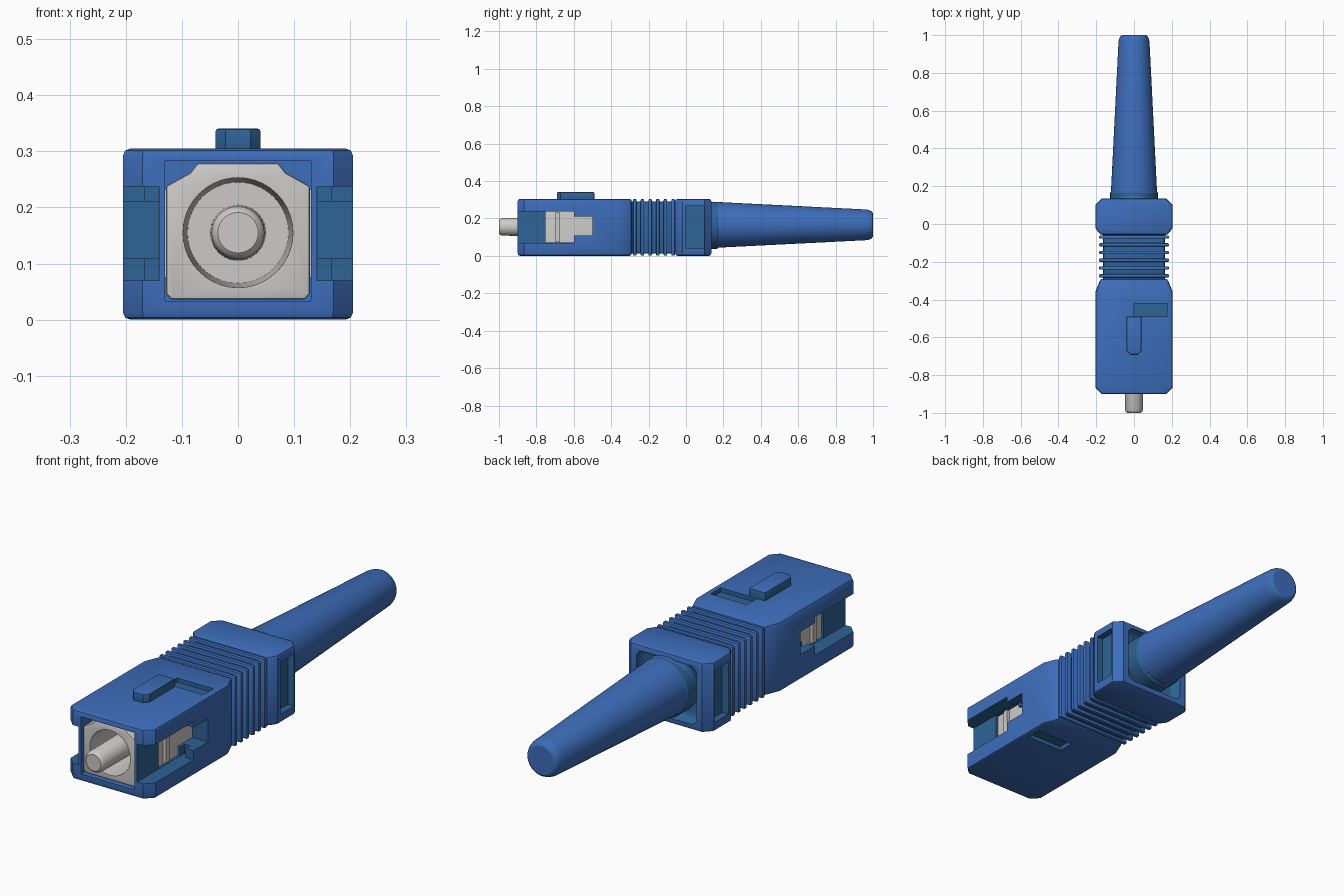
import bpy, bmesh, math
from mathutils import Matrix, Vector

if "Cube" in bpy.data.objects:
    bpy.data.objects.remove(bpy.data.objects["Cube"])


def mat(name, rgb):
    m = bpy.data.materials.new(name)
    m.diffuse_color = (*rgb, 1)
    m.use_nodes = True
    m.node_tree.nodes["Principled BSDF"].inputs["Base Color"].default_value = m.diffuse_color
    return m


MATS = [mat("bright_blue", (0.047, 0.155, 0.50)),
        mat("deep_blue", (0.027, 0.125, 0.31)),
        mat("light_grey", (0.60, 0.59, 0.57))]
BLUE, DEEP, GREY = 0, 1, 2


def make(name, bm, mi):
    """Mesh object sharing one set of material slots."""
    bmesh.ops.recalc_face_normals(bm, faces=bm.faces[:])
    for f in bm.faces:
        f.material_index = mi
    me = bpy.data.meshes.new(name)
    bm.to_mesh(me)
    bm.free()
    for m in MATS:
        me.materials.append(m)
    ob = bpy.data.objects.new(name, me)
    bpy.context.collection.objects.link(ob)
    return ob


def apply(ob, mod):
    bpy.context.view_layer.objects.active = ob
    bpy.ops.object.modifier_apply(modifier=mod.name)


def bevel(ob, width, segments=2):
    mod = ob.modifiers.new("bevel", 'BEVEL')
    mod.width, mod.segments = width, segments
    mod.limit_method, mod.angle_limit = 'ANGLE', math.radians(50)
    apply(ob, mod)


def box(name, x, y, z, mi):
    bm = bmesh.new()
    bmesh.ops.create_cube(bm, size=1)
    for v in bm.verts:
        v.co = Vector([(a[0] + a[1]) / 2 + c * (a[1] - a[0])
                       for a, c in zip((x, y, z), v.co)])
    return make(name, bm, mi)


def prism(name, pts, vec, mi):
    bm = bmesh.new()
    f = bm.faces.new([bm.verts.new(p) for p in pts])
    r = bmesh.ops.extrude_face_region(bm, geom=[f])
    bmesh.ops.translate(bm, vec=vec, verts=[e for e in r["geom"] if isinstance(e, bmesh.types.BMVert)])
    return make(name, bm, mi)


def lathe(name, prof, cz, mi, n=40):
    """Turn (y, radius) points around the long axis."""
    bm = bmesh.new()
    rings = [[bm.verts.new((r * math.cos(2 * math.pi * i / n), y,
                            cz + r * math.sin(2 * math.pi * i / n)))
              for i in range(n)] for y, r in prof]
    for a, b in zip(rings, rings[1:]):
        for i in range(n):
            bm.faces.new((a[i], a[(i + 1) % n], b[(i + 1) % n], b[i]))
    bm.faces.new(rings[0])
    bm.faces.new(rings[-1])
    return make(name, bm, mi)


def cut(ob, tool):
    mod = ob.modifiers.new("cut", 'BOOLEAN')
    mod.operation, mod.solver, mod.object = 'DIFFERENCE', 'EXACT', tool
    apply(ob, mod)
    bpy.data.objects.remove(tool)


def cut_sides(ob, x, y, z, mi):
    for s in (-1, 1):
        cut(ob, box("cutter", sorted((s * x[0], s * x[1])), y, z, mi))


def plan(half):
    """Mirror a right-hand top-view outline."""
    return [(x, y, 0) for x, y in half] + [(-x, y, 0) for x, y in reversed(half)]


H = 0.305

# Front sliding housing
housing = prism("front_housing", plan([(0.17, -0.9), (0.205, -0.865), (0.205, -0.36), (0.177, -0.29)]),
                (0, 0, H), BLUE)
bevel(housing, 0.013)
cut(housing, box("cutter", (-0.13, 0.13), (-1, -0.4), (0.033, 0.283), BLUE))
cut_sides(housing, (0.141, 0.3), (-1, -0.6), (0.07, 0.237), DEEP)      # side channels
cut_sides(housing, (0.141, 0.167), (-0.7, -0.57), (0.07, 0.237), DEEP)
cut_sides(housing, (0.12, 0.3), (-0.75, -0.6), (0.071, 0.236), DEEP)   # windows
cut_sides(housing, (0.12, 0.3), (-0.65, -0.5), (0.11, 0.211), DEEP)
for z in ((0.287, 0.4), (-0.1, 0.018)):                                # top and bottom slots
    cut(housing, box("cutter", (0.0, 0.175), (-0.49, -0.42), z, DEEP))

# Alignment key on top
key = prism("alignment_key", plan([(0.022, -0.69), (0.04, -0.67), (0.04, -0.49)]), (0, 0, 0.05), DEEP)
key.data.transform(Matrix.Translation((0, 0, 0.291)))
bevel(key, 0.006)
for f in key.data.polygons:
    if f.normal.z > 0.9:
        f.material_index = BLUE

# Inner grey body with round socket
half = [(0.118, 0.036), (0.128, 0.046), (0.128, 0.238), (0.085, 0.262), (0.072, 0.279)]
body = prism("inner_body", [(x, -0.885, z) for x, z in half] + [(-x, -0.885, z) for x, z in reversed(half)],
             (0, 0.47, 0), GREY)
bevel(body, 0.005)
cut(body, lathe("cutter", [(-0.95, 0.1), (-0.62, 0.09)], 0.155, GREY))
latches = [box("latch_" + n, sorted((s * 0.12, s * 0.142)), (-0.7, -0.675), (0.075, 0.232), GREY)
           for n, s in (("left", -1), ("right", 1))]

# Ferrule
ferrule = lathe("ferrule", [(-1, 0.036), (-0.995, 0.042), (-0.985, 0.047), (-0.6, 0.05)], 0.155, GREY)

# Ribbed neck
neck = box("neck", (-0.163, 0.163), (-0.31, -0.04), (0.013, H - 0.013), DEEP)
bevel(neck, 0.012)
ribs = []
for i in range(6):
    y = -0.274 + i * 0.041
    rib = box("grip_rib_%d" % (i + 1), (-0.184, 0.184), (y - 0.009, y + 0.009), (0.001, H - 0.001), BLUE)
    bevel(rib, 0.005)
    ribs.append(rib)

# Rear block with side recesses and boot opening
rear = prism("rear_block", plan([(0.178, -0.058), (0.205, -0.02), (0.205, 0.1), (0.172, 0.135)]),
             (0, 0, H), BLUE)
bevel(rear, 0.013)
cut_sides(rear, (0.175, 0.3), (0.0, 0.095), (0.04, 0.268), DEEP)
opening = box("cutter", (-0.145, 0.145), (0.095, 0.3), (0.024, 0.281), DEEP)
bevel(opening, 0.03, 3)
for f in opening.data.polygons:
    f.material_index = DEEP
cut(rear, opening)

# Strain relief boot and its collar
collar = lathe("boot_collar", [(0.08, 0.126), (0.165, 0.126), (0.175, 0.12)], 0.163, DEEP)
boot = lathe("strain_relief_boot", [(0.12, 0.1245), (0.965, 0.082), (0.982, 0.078), (0.994, 0.072), (1.0, 0.062)],
             0.166, BLUE)

# Smooth shading with sharp edges kept
bpy.ops.object.select_all(action='DESELECT')
for ob in [housing, key, body, ferrule, neck, rear, collar, boot] + latches + ribs:
    ob.select_set(True)
bpy.context.view_layer.objects.active = housing
bpy.ops.object.shade_smooth_by_angle(angle=math.radians(30))
